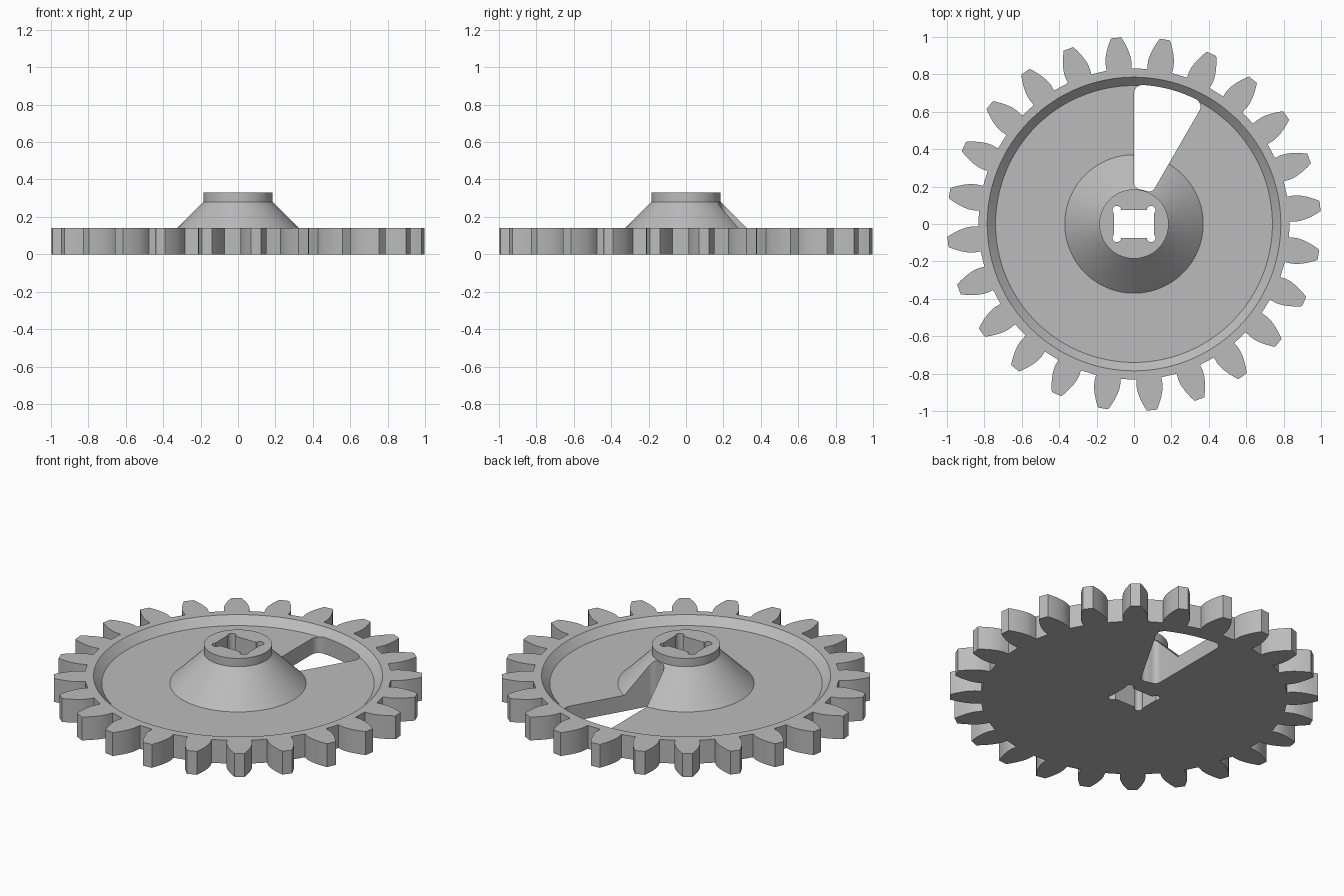
import bpy, bmesh
from math import sin, cos, tan, acos, asin, sqrt, pi, radians

cube = bpy.data.objects.get("Cube")
if cube:
    bpy.data.objects.remove(cube, do_unlink=True)

# Material
grey = bpy.data.materials.new("plain grey")
grey.use_nodes = True
colour = (0.5, 0.5, 0.5, 1)
grey.diffuse_color = colour
grey.node_tree.nodes["Principled BSDF"].inputs["Base Color"].default_value = colour


def polar(r, a, cx=0, cy=0):
    return (cx + r * cos(a), cy + r * sin(a))


def steps(a, b, n):
    return [a + (b - a) * i / n for i in range(n + 1)]


def finish(name, bm):
    bmesh.ops.recalc_face_normals(bm, faces=bm.faces)
    mesh = bpy.data.meshes.new(name)
    bm.to_mesh(mesh)
    bm.free()
    mesh.materials.append(grey)
    obj = bpy.data.objects.new(name, mesh)
    bpy.context.collection.objects.link(obj)
    return obj


def prism(name, outline, z0, z1):
    bm = bmesh.new()
    face = bm.faces.new([bm.verts.new((x, y, z0)) for x, y in outline])
    out = bmesh.ops.extrude_face_region(bm, geom=[face])
    bmesh.ops.translate(bm, vec=(0, 0, z1 - z0),
                        verts=[v for v in out["geom"] if isinstance(v, bmesh.types.BMVert)])
    return finish(name, bm)


def turned(name, profile, n=128):
    """Solid of revolution from (radius, z) points, capped at both ends."""
    bm = bmesh.new()
    rings = [[bm.verts.new((*polar(r, 2 * pi * i / n), z)) for i in range(n)]
             for r, z in profile]
    for lo, hi in zip(rings, rings[1:]):
        for i in range(n):
            j = (i + 1) % n
            bm.faces.new((lo[i], lo[j], hi[j], hi[i]))
    bm.faces.new(rings[0])
    bm.faces.new(rings[-1])
    return finish(name, bm)


def combine(target, tool, operation):
    mod = target.modifiers.new(operation.lower(), "BOOLEAN")
    mod.object, mod.operation, mod.solver = tool, operation, "EXACT"
    bpy.context.view_layer.objects.active = target
    bpy.ops.object.modifier_apply(modifier=mod.name)
    bpy.data.objects.remove(tool, do_unlink=True)


# Involute toothed wheel
TEETH, TIP, ROOT = 24, 1.0, 0.832
PITCH = TIP * TEETH / (TEETH + 2)
BASE = PITCH * cos(radians(20))


def half_angle(r):
    p = acos(min(1, BASE / r))
    return pi / (2 * TEETH) + tan(radians(20)) - radians(20) - (tan(p) - p)


flank = [(ROOT, half_angle(BASE))] + [(r, half_angle(r)) for r in steps(BASE, TIP, 6)]
outline = []
for t in range(TEETH):
    mid = radians(5.5) + 2 * pi * t / TEETH
    outline += [polar(r, mid - h) for r, h in flank]
    outline += [polar(r, mid + h) for r, h in reversed(flank)]
gear = prism("gear_wheel", outline, 0, 0.14)

# Dished face with sloping rim
combine(gear, turned("dish_cutter", [(0.74, 0.095), (0.805, 0.16)]), "DIFFERENCE")

# Conical hub with a short collar
combine(gear, turned("hub", [(0.37, 0.05), (0.37, 0.095), (0.185, 0.28), (0.185, 0.33)]), "UNION")

# Wedge slot with rounded corners
A0, A1, R0, R1, F0, F1 = radians(60), radians(90), 0.188, 0.745, 0.035, 0.045
d0, d1 = asin(F0 / (R0 + F0)), asin(F1 / (R1 - F1))


def fillet(dist, angle, f, start, end):
    cx, cy = polar(dist, angle)
    return [polar(f, a, cx, cy) for a in steps(start, end, 8)]


slot = fillet(R1 - F1, A0 + d1, F1, A0 - pi / 2, A0 + d1)
slot += [polar(R1, a) for a in steps(A0 + d1, A1 - d1, 10)[1:-1]]
slot += fillet(R1 - F1, A1 - d1, F1, A1 - d1, A1 + pi / 2)
slot += fillet(R0 + F0, A1 - d0, F0, A1 + pi / 2, A1 - d0 + pi)
slot += [polar(R0, a) for a in steps(A1 - d0, A0 + d0, 4)[1:-1]]
slot += fillet(R0 + F0, A0 + d0, F0, A0 + d0 + pi, A0 + 1.5 * pi)
combine(gear, prism("slot_cutter", slot, -0.1, 0.5), "DIFFERENCE")

# Shaft hole with relieved corners
hx, hy = 0.108, 0.074
combine(gear, prism("shaft_cutter", [(-hx, -hy), (hx, -hy), (hx, hy), (-hx, hy)], -0.1, 0.5),
        "DIFFERENCE")
for sx in (-1, 1):
    for sy in (-1, 1):
        circle = [polar(0.023, 2 * pi * i / 20, sx * 0.092, sy * 0.074) for i in range(20)]
        combine(gear, prism("corner_cutter", circle, -0.1, 0.5), "DIFFERENCE")

# Smooth curved walls, sharp edges
bpy.ops.object.select_all(action="DESELECT")
gear.select_set(True)
bpy.context.view_layer.objects.active = gear
bpy.ops.object.shade_smooth_by_angle(angle=radians(25))
